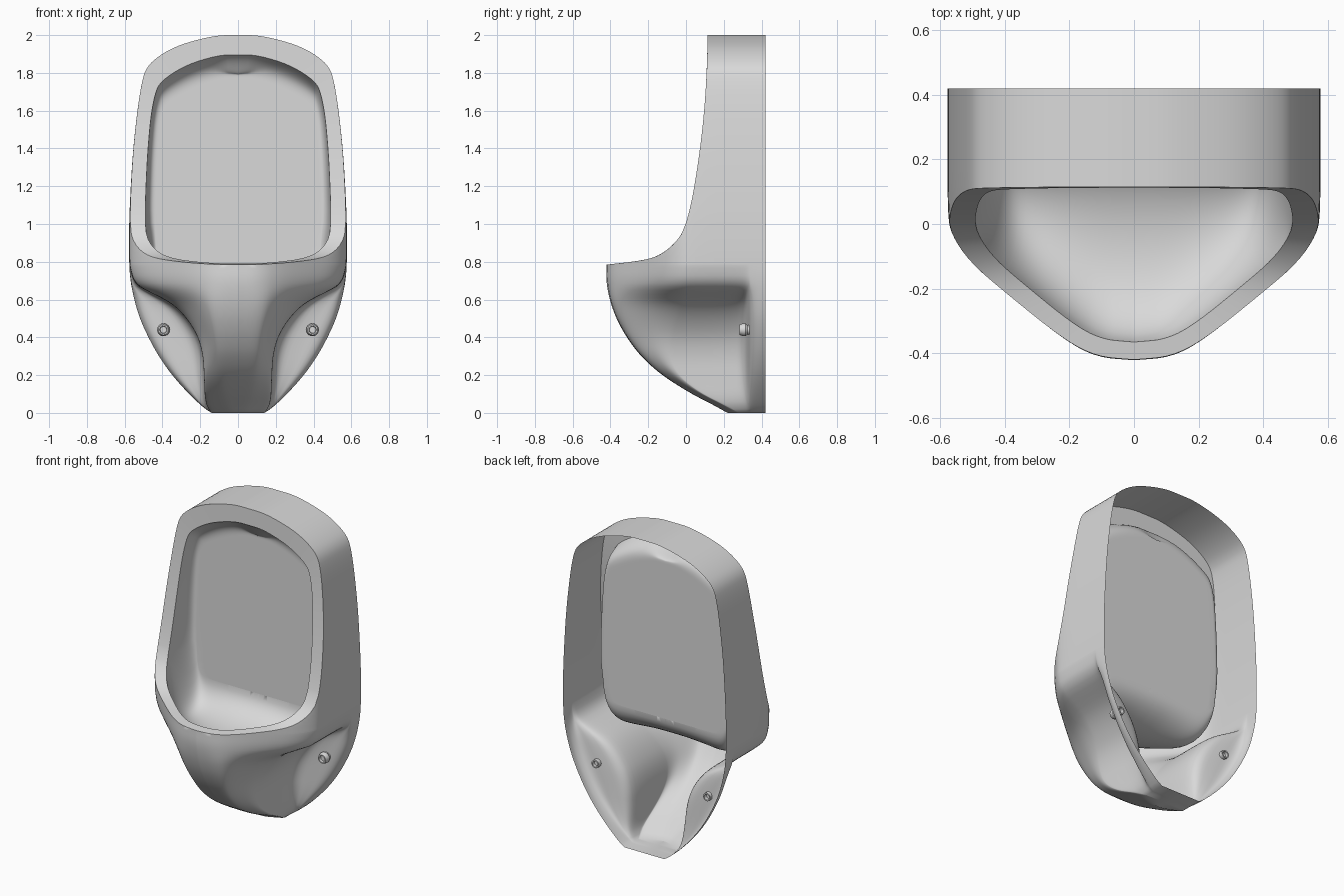
import bpy, bmesh, math
from mathutils import Vector

if "Cube" in bpy.data.objects:
    bpy.data.objects.remove(bpy.data.objects["Cube"])

BACK, FLANGE, PANEL, LIP = 0.42, 0.33, 0.21, 0.785

glaze = bpy.data.materials.new("grey_ceramic")
glaze.use_nodes = True
glaze.diffuse_color = (0.7, 0.7, 0.7, 1)
glaze.node_tree.nodes["Principled BSDF"].inputs["Base Color"].default_value = (0.7, 0.7, 0.7, 1)


def rounded(points, times=2):
    """Corner cutting that keeps both end points."""
    pts = [Vector(p) for p in points]
    for _ in range(times):
        cut = [pts[0]]
        for a, b in zip(pts, pts[1:]):
            cut += [a.lerp(b, 0.25), a.lerp(b, 0.75)]
        pts = cut + [pts[-1]]
    return pts


def at(curve, key):
    """Value of a rising curve at a key."""
    for a, b in zip(curve, curve[1:]):
        if key <= b[0]:
            return a[1] + (b[1] - a[1]) * max(0, key - a[0]) / max(b[0] - a[0], 1e-9)
    return curve[-1][1]


def ease(t):
    t = min(1, max(0, t))
    return t * t * (3 - 2 * t)


# Profiles by height: half width, front column half width, belly front, rim front
width = rounded([(0, .14), (.025, .18), (.1, .26), (.2, .35), (.3, .42), (.4, .475), (.5, .52),
                 (.6, .55), (.7, .57), (.8, .577), (1, .577), (1.2, .568), (1.4, .555),
                 (1.6, .533), (1.75, .51), (1.83, .485), (1.89, .42), (1.94, .33),
                 (1.975, .22), (2, .1), (2, 0)])
column = rounded([(0, .14), (.05, .175), (.2, .18), (.3, .185), (.4, .21), (.5, .27),
                  (.58, .35), (.63, .45), (.68, .55), (.785, .577)])
belly = rounded([(0, .22), (.05, .13), (.1, .03), (.2, -.13), (.3, -.24), (.4, -.315),
                 (.5, -.37), (.6, -.405), (.7, -.423), (.785, -.42)])
rim_front = rounded([(LIP, -.42), (.8, -.28), (.82, -.17), (.86, -.1), (.93, -.03), (1, 0),
                     (1.1, .025), (1.2, .045), (1.4, .075), (1.6, .097), (1.8, .11), (2, .115)])
rim_height = [(p[1], p[0]) for p in rim_front]


def section(z):
    """Half plan outline from the front centre to the back edge."""
    w = at(width, z)
    c = min(w, at(column, z)) if z < LIP else w
    f = at(belly, z)
    side = f + 0.06 + 0.39 * ease((z - 0.08) / 0.64)
    # the plan is boxier where the column is pinched
    fullness = c / w
    shape = [(0, 0), (.2, .02), (.38, .14), (.7, .47), (.88, .67), (.98, .86), (1, 1)]
    pts = [(c * x ** fullness, f + (side - f) * y) for x, y in shape]
    pts += [(c, max(side, .24)), (c + (w - c) * .12, FLANGE - .02), (c + (w - c) * .5, FLANGE),
            (c + (w - c) * .88, FLANGE + .01), (w, FLANGE + .05), (w, BACK)]
    pts = rounded(pts)
    if z > LIP:
        y0 = at(rim_front, z)
        x0 = at([(p.y, p.x) for p in pts], y0)
        pts = [p if p.y > y0 else Vector((x0, y0)) for p in pts]
    return [Vector((p.x, p.y, z)) for p in pts]


def finish(obj, angle):
    obj.data.materials.append(glaze)
    bpy.ops.object.select_all(action="DESELECT")
    obj.select_set(True)
    bpy.context.view_layer.objects.active = obj
    bpy.ops.object.shade_smooth_by_angle(angle=math.radians(angle))
    mirror = obj.modifiers.new("Mirror", "MIRROR")
    mirror.use_clip = True
    mirror.merge_threshold = 0.0005


def make_object(name, bm):
    mesh = bpy.data.meshes.new(name)
    bm.to_mesh(mesh)
    bm.free()
    obj = bpy.data.objects.new(name, mesh)
    bpy.context.collection.objects.link(obj)
    return obj


def grid(name, rows, angle=60):
    """Skin a list of equal rows of points."""
    bm = bmesh.new()
    verts = [[bm.verts.new(p) for p in row] for row in rows]
    for a, b in zip(verts, verts[1:]):
        for i in range(len(a) - 1):
            bm.faces.new((a[i], b[i], b[i + 1], a[i + 1]))
    bmesh.ops.remove_doubles(bm, verts=bm.verts, dist=0.0004)
    bmesh.ops.dissolve_degenerate(bm, edges=bm.edges, dist=0.0001)
    finish(make_object(name, bm), angle)


# Row heights from top to bottom
upper = [p[0] for p in reversed(width) if p[0] > 1.0]
middle = [at(rim_height, -0.42 + 0.42 * (1 - i / 30) ** 1.8) for i in range(31)]
lower = [LIP * (1 - i / 40) for i in range(1, 41)]

# Outer shell, open at the back, with a closed foot
upper_rows = [section(z) for z in upper + middle]
# the crown reaches the centre line exactly
upper_rows[0] = [Vector((0, p.y, 2)) for p in upper_rows[0]]
lower_rows = [section(z) for z in lower]
foot = [Vector((0, p.y, 0)) for p in lower_rows[-1]]
grid("outer_shell", upper_rows + lower_rows + [foot])

# Flat rim around the opening
outer_loop = [row[0] for row in upper_rows]
inner_loop = []
for p in outer_loop:
    if p.y > 0:
        z = p.z - 0.105 * ease((p.z - 1.5) / 0.45)
        inner_loop.append(Vector((p.x * .86, at(rim_front, z), z)))
    else:
        y = p.y * .87
        inner_loop.append(Vector((p.x * .86, y, at(rim_height, y))))
grid("front_rim", [[b, b.lerp(a, .5), a] for a, b in zip(outer_loop, inner_loop)])

# Basin: wall curves back from the rim, then the back panel closes to the centre
basin = []
for p in inner_loop:
    low = ease((1.06 - p.z) / 0.25)
    high = ease((p.z - 1.5) / 0.35)
    end = Vector((p.x * .89, PANEL, p.z - 0.12 * high))
    corner = Vector((p.x * .99, PANEL, p.z - 0.05 * high))
    c1, c2 = p.lerp(corner, .85), end.lerp(corner, .75)
    # lower part sweeps down the bowl, along the floor and up into the panel
    end = end.lerp(Vector((p.x * .9, PANEL, .78)), low)
    c1 = c1.lerp(Vector((p.x * .88, p.y * .9, .53)), low)
    c2 = c2.lerp(Vector((p.x * .86, PANEL, .57)), low)
    row = []
    for i in range(21):
        t = i / 20
        s = 1 - t
        q = p * s**3 + c1 * (3 * s * s * t) + c2 * (3 * s * t * t) + end * t**3
        # water spreader swelling under the crown
        q.z -= 0.035 * high * math.sin(math.pi * t) ** 2 * math.exp(-(q.x / .09) ** 2)
        row.append(q)
    row += [Vector((end.x * k, PANEL, end.z)) for k in (.9, .6, .3, 0)]
    basin.append(row[::-1])
grid("basin", basin, 75)

# Hollow fixing bolts on the side flanges
bm = bmesh.new()
profile = [(.0, .012), (.017, .012), (.02, -.002), (.027, -.002), (.034, .018),
           (.034, .03), (.026, .04), (.026, .07), (.018, .07), (.018, .03)]
SIDES = 16
rings = [[bm.verts.new((.395 + r * math.cos(a), .285 + y, .44 + r * math.sin(a)))
          for a in (math.tau * i / SIDES for i in range(SIDES))] for r, y in profile]
for a, b in zip(rings, rings[1:]):
    for i in range(SIDES):
        j = (i + 1) % SIDES
        bm.faces.new((a[i], a[j], b[j], b[i]))
bmesh.ops.remove_doubles(bm, verts=bm.verts, dist=0.0004)
bmesh.ops.recalc_face_normals(bm, faces=bm.faces)
finish(make_object("fixing_bolts", bm), 30)
